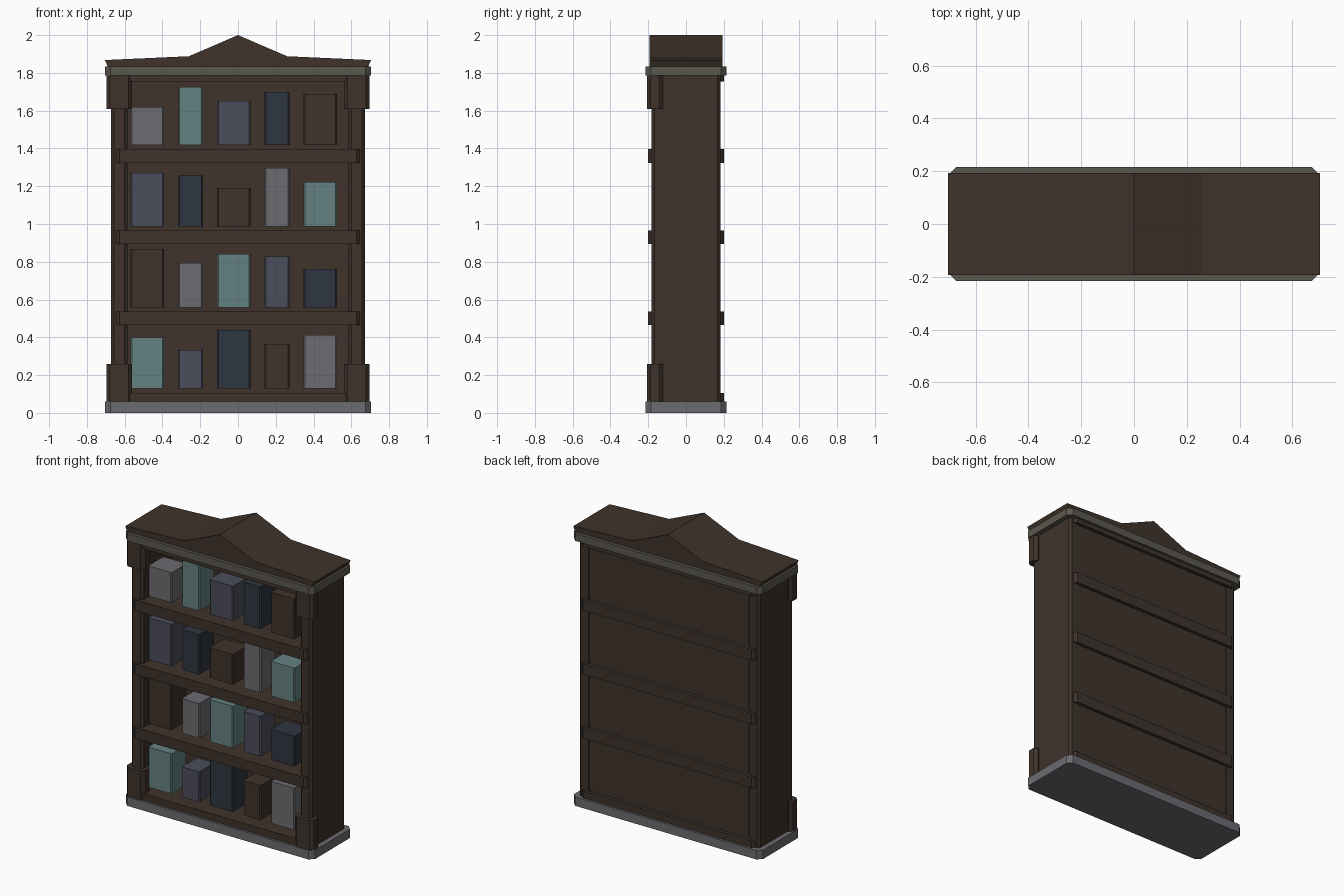
import bpy, bmesh

if "Cube" in bpy.data.objects:
    bpy.data.objects.remove(bpy.data.objects["Cube"])


def material(name, rgb):
    m = bpy.data.materials.new(name)
    m.diffuse_color = (*rgb, 1)
    m.use_nodes = True
    m.node_tree.nodes["Principled BSDF"].inputs["Base Color"].default_value = m.diffuse_color
    return m


BROWN = material("dark_wood", (0.050, 0.033, 0.024))
TEAL = material("teal", (0.13, 0.22, 0.22))
SLATE = material("slate", (0.070, 0.075, 0.105))
NAVY = material("navy", (0.028, 0.037, 0.052))
GREY = material("grey", (0.15, 0.15, 0.165))
OLIVE = material("olive_stone", (0.105, 0.100, 0.075))


def extrude(name, points, offset, mat):
    """Extrude a flat polygon along an offset into a closed solid."""
    bm = bmesh.new()
    face = bm.faces.new([bm.verts.new(p) for p in points])
    ext = bmesh.ops.extrude_face_region(bm, geom=[face], use_keep_orig=True)
    verts = [g for g in ext["geom"] if isinstance(g, bmesh.types.BMVert)]
    bmesh.ops.translate(bm, verts=verts, vec=offset)
    bmesh.ops.recalc_face_normals(bm, faces=bm.faces)
    mesh = bpy.data.meshes.new(name)
    bm.to_mesh(mesh)
    bm.free()
    mesh.materials.append(mat)
    ob = bpy.data.objects.new(name, mesh)
    bpy.context.collection.objects.link(ob)
    return ob


def block(name, x, y, z, c, mat):
    """Box given by ranges, with its four upright edges chamfered by c."""
    (x0, x1), (y0, y1), (z0, z1) = sorted(x), y, z
    pts = [(x0 + c, y0), (x1 - c, y0), (x1, y0 + c), (x1, y1 - c),
           (x1 - c, y1), (x0 + c, y1), (x0, y1 - c), (x0, y0 + c)]
    return extrude(name, [(a, b, z0) for a, b in pts], (0, 0, z1 - z0), mat)


# Plinth and cornice
block("plinth", (-0.705, 0.705), (-0.215, 0.215), (0, 0.06), 0.03, GREY)
block("cornice", (-0.705, 0.705), (-0.215, 0.215), (1.785, 1.835), 0.03, OLIVE)

# Crown with a central gable
crown = [(-0.69, 1.835), (0.69, 1.835), (0.705, 1.868), (0.26, 1.888),
         (0, 2.0), (-0.26, 1.888), (-0.705, 1.868)]
extrude("crown", [(x, -0.193, z) for x, z in crown], (0, 0.386, 0), BROWN)

# Sides and front corner blocks
for side, s in (("left", -1), ("right", 1)):
    block(side + "_side", (s * 0.585, s * 0.672), (-0.182, 0.182),
          (0.03, 1.81), 0.015, BROWN)
    for level, z in (("lower", (0.05, 0.258)), ("upper", (1.61, 1.80))):
        block(f"{side}_{level}_corner_block", (s * 0.56, s * 0.697),
              (-0.207, -0.122), z, 0.02, BROWN)

# Back panel
back = [(-0.60, 0.14, 0.03), (0.60, 0.14, 0.03), (0.60, 0.177, 0.03), (-0.60, 0.177, 0.03)]
extrude("back_panel", back, (0, 0, 1.78), BROWN)

# Five shelves, the end ones partly sunk in the plinth and cornice
for i in range(5):
    z = 0.07 + 0.43 * i
    block(f"shelf_{i + 1}", (-0.648, 0.648), (-0.2, 0.2),
          (z - 0.036, z + 0.036), 0.02, BROWN)

# Books: heights and colours cycle from row to row
heights = [0.27, 0.203, 0.309, 0.234, 0.283]
colours = [TEAL, SLATE, NAVY, BROWN, GREY]
for row in range(4):
    z = 0.13 + 0.429 * row
    for i in range(5):
        x = -0.48 + 0.2288 * i
        w = 0.065 if i % 2 else 0.088
        h = heights[(2 * row + i) % 5]
        block(f"book_{row + 1}_{i + 1}", (x - w, x + w), (-0.147, 0.015),
              (z, z + h), 0.007, colours[(3 * row + i) % 5])
